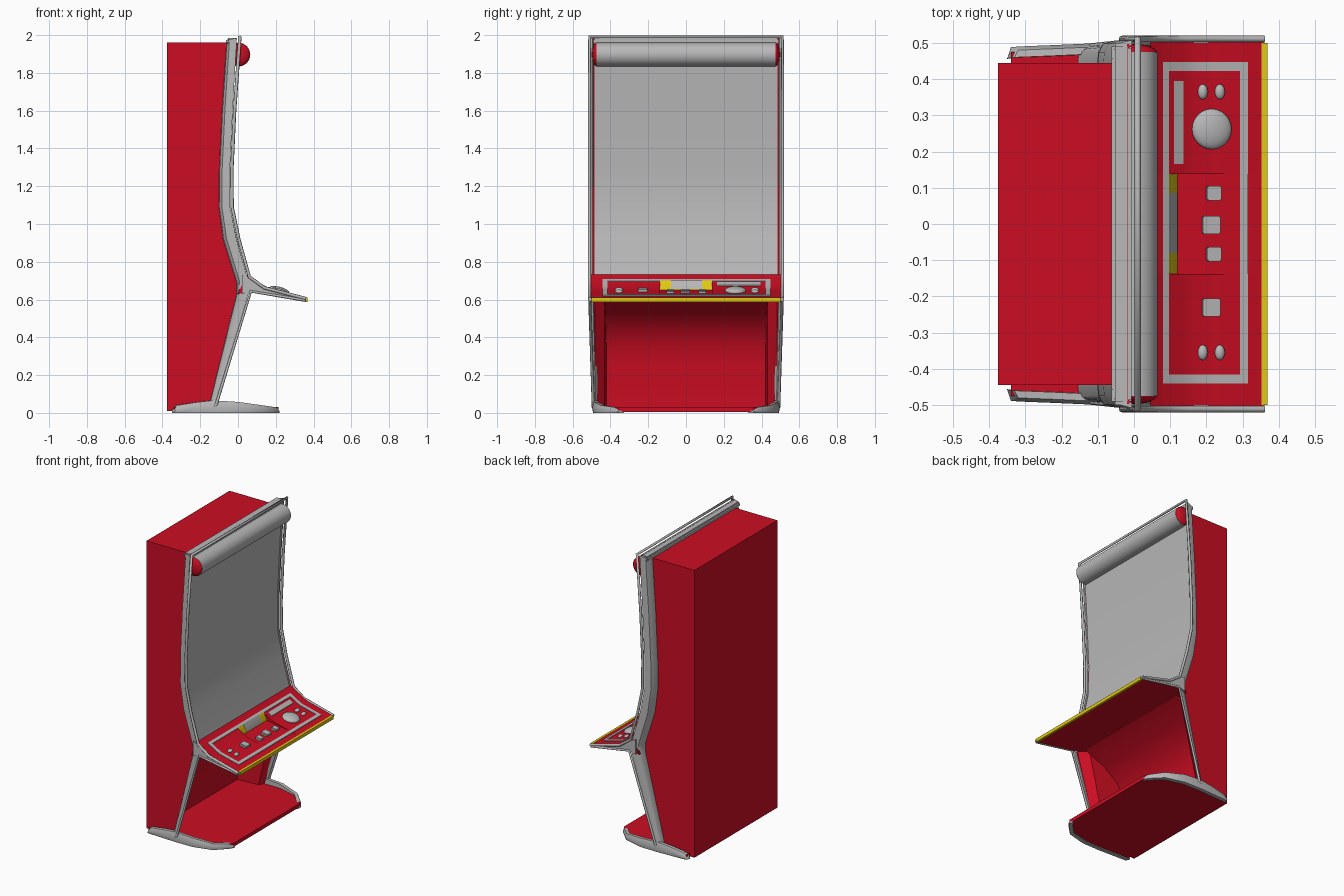
import bpy, bmesh, math
from mathutils import Matrix, Vector

cube = bpy.data.objects.get("Cube")
if cube:
    bpy.data.objects.remove(cube, do_unlink=True)


def material(name, rgb):
    m = bpy.data.materials.new(name)
    m.use_nodes = True
    m.diffuse_color = (*rgb, 1)
    m.node_tree.nodes["Principled BSDF"].inputs["Base Color"].default_value = (*rgb, 1)
    return m


RED = material("cabinet red", (0.6, 0.004, 0.016))
GREY = material("metal grey", (0.48, 0.48, 0.48))
YELLOW = material("trim yellow", (0.75, 0.58, 0.006))


def finish(name, bm, mat, angle=30):
    bmesh.ops.recalc_face_normals(bm, faces=bm.faces)
    me = bpy.data.meshes.new(name)
    bm.to_mesh(me)
    bm.free()
    me.shade_smooth()
    me.set_sharp_from_angle(angle=math.radians(angle))
    me.materials.append(mat)
    ob = bpy.data.objects.new(name, me)
    bpy.context.collection.objects.link(ob)
    return ob


def loft(name, rings, mat, angle=30):
    """Skin a row of equal rings and cap both ends."""
    bm = bmesh.new()
    rows = [[bm.verts.new(p) for p in ring] for ring in rings]
    for a, b in zip(rows, rows[1:]):
        for i in range(len(a)):
            j = (i + 1) % len(a)
            bm.faces.new((a[i], a[j], b[j], b[i]))
    bm.faces.new(rows[0])
    bm.faces.new(rows[-1])
    return finish(name, bm, mat, angle)


def slab(name, profile, y0, y1, mat):
    """Extrude an x-z profile along y."""
    return loft(name, [[(x, y, z) for x, z in profile] for y in (y0, y1)], mat)


def box(name, centre, size, mat, tilt=0, bevel=0):
    bm = bmesh.new()
    m = Matrix.Translation(centre) @ Matrix.Rotation(tilt, 4, 'Y') @ Matrix.Diagonal((*size, 1))
    bmesh.ops.create_cube(bm, size=1, matrix=m)
    if bevel:
        bmesh.ops.bevel(bm, geom=bm.edges[:], offset=bevel, segments=2, affect='EDGES')
    return finish(name, bm, mat)


def dome(name, centre, size, mat, tilt=0):
    bm = bmesh.new()
    m = Matrix.Translation(centre) @ Matrix.Rotation(tilt, 4, 'Y') @ Matrix.Diagonal((*size, 1))
    bmesh.ops.create_uvsphere(bm, u_segments=24, v_segments=12, radius=1, matrix=m)
    return finish(name, bm, mat, 60)


def tube(name, points, radius, mat):
    cu = bpy.data.curves.new(name, 'CURVE')
    cu.dimensions = '3D'
    cu.bevel_depth = radius
    cu.bevel_resolution = 2
    cu.use_fill_caps = True
    sp = cu.splines.new('POLY')
    sp.points.add(len(points) - 1)
    for p, co in zip(sp.points, points):
        p.co = (*co, 1)
    cu.materials.append(mat)
    ob = bpy.data.objects.new(name, cu)
    bpy.context.collection.objects.link(ob)


def lerp(table, x):
    for (a, za), (b, zb) in zip(table, table[1:]):
        if x <= b:
            return za + (zb - za) * (x - a) / (b - a)
    return table[-1][1]


# Side frame stations: front edge, back edge, half width
FRONT = [(0, 1.985), (-.022, 1.6), (-.037, 1.28), (-.035, 1.09), (0, .92), (.056, .72), (.065, .64), (-.115, .03)]
BACK = [(-.06, 1.975), (-.085, 1.6), (-.1, 1.28), (-.102, 1.09), (-.08, .92), (-.008, .69), (-.008, .63), (-.155, .03)]
WIDE = [.506] * 7 + [.49]
TIP = (.36, .605)

# Main cabinet with a deep knee recess at the bottom
recess = [(-.3, .01), (-.3, .26), (-.28, .38), (-.22, .48), (-.12, .56), (.03, .625)]
upper = [(x + .02, z) for x, z in reversed(BACK[1:6])]
slab("cabinet_core", [(-.375, .01)] + recess + upper + [(-.05, 1.96), (-.375, 1.96)], -.43, .43, RED)
for s, side in ((1, "left"), (-1, "right")):
    slab(side + "_cabinet_skin", [(-.375, .01), (-.3, .01), (-.3, .63), (.01, .63)] + upper
         + [(-.05, 1.96), (-.375, 1.96)], s * .425, s * .445, RED)
    # Flaring wall of the knee recess
    loft(side + "_recess_wall", [
        [(xl, s * y, .02), (xl, s * yo, .02), (xh, s * yo, .63), (xh, s * y, .63)]
        for xl, xh, y, yo in ((-.31, -.31, .42, .445), (-.15, -.005, .432, .445), (-.122, .05, .482, .49))], RED)

# Red front surround and the curved screen
shell_front = [(x - .012, z) for x, z in FRONT[:6]]
shell_back = [(x + .025, z) for x, z in reversed(BACK[:6])]
slab("screen_surround", shell_front + [(.06, .645), (.0, .63)] + shell_back, -.497, .497, RED)
face = [(x - .007, z) for x, z in FRONT[:6]]
slab("screen", face + [(x - .01, z) for x, z in reversed(face)], -.484, .484, GREY)

# Wide flared side bands, arms and lower trims
for s, side in ((1, "left"), (-1, "right")):
    rings = []
    for (xf, zf), (xb, zb), w in zip(FRONT, BACK, WIDE):
        f, b = Vector((xf, 0, zf)), Vector((xb, 0, zb))
        section = [(0, .44), (.05, .475), (.25, w - .008), (.75, w), (.9, w), (.9, w - .012), (.4, w - .03)]
        rings.append([b.lerp(f, t) + Vector((0, s * y, 0)) for t, y in section])
    loft(side + "_side_band", rings, GREY, 40)
    slab(side + "_arm_plate", [(.02, .73), (.056, .72), (.14, .664), TIP, (.36, .592), (.065, .64), (.02, .63)],
         s * .5, s * .512, GREY)
    tube(side + "_leg_trim", [(.355, s * .511, .596), (.068, s * .511, .643), (-.12, s * .491, .03)], .008, GREY)

# Bright trim running from arm tip over the top to the other arm tip
run = [TIP, (.14, .662)] + [(x + .004, z) for x, z in reversed(FRONT[:6])]
half = [(x, .511, z) for x, z in run[:-1]] + [(.01, .511, 1.991)]
tube("outer_trim", half + [(x, -y, z) for x, y, z in reversed(half)], .009, GREY)
box("top_band", (-.035, 0, 1.967), (.055, 1.0, .034), GREY, bevel=.01)

# Roller header with red end caps
bm = bmesh.new()
bmesh.ops.create_cone(bm, cap_ends=True, segments=32, radius1=.063, radius2=.063, depth=.95,
                      matrix=Matrix.Translation((.002, 0, 1.897)) @ Matrix.Rotation(math.pi / 2, 4, 'X'))
finish("header_roller", bm, GREY)
for s, side in ((1, "left"), (-1, "right")):
    dome(side + "_roller_cap", (.002, s * .472, 1.897), (.062, .025, .062), RED)

# Control deck: two concave wings and a sunken middle
DECK = [(.045, .732), (.08, .705), (.11, .688), (.137, .672), (.17, .655), (.22, .643), (.315, .62), (.357, .607)]
SUNK = [(.045, .732), (.08, .705), (.095, .699), (.12, .651), (.295, .625), (.357, .607)]
under = [(.357, .592), (.065, .64), (.0, .63)]
slab("left_deck", DECK + under, .138, .503, RED)
slab("right_deck", DECK + under, -.503, -.138, RED)
slab("middle_deck", SUNK + under, -.138, .138, RED)
box("front_edge_strip", (.36, 0, .599), (.016, 1.0, .022), YELLOW)


def decal(name, table, x0, x1, y0, y1, mat, lift=.004):
    """Thin plate following the deck surface."""
    xs = [x0] + [x for x, _ in table if x0 < x < x1] + [x1]
    top = [(x, lerp(table, x) + lift) for x in xs]
    slab(name, top + [(x, z - lift - .003) for x, z in reversed(top)], y0, y1, mat)


decal("panel_line_left", DECK, .08, .315, .422, .447, GREY)
decal("panel_line_right", DECK, .08, .315, -.441, -.416, GREY)
decal("panel_line_front", DECK, .293, .315, -.43, .43, GREY)
decal("panel_line_back", DECK, .08, .097, -.43, .43, GREY)
decal("card_strip", DECK, .11, .137, .165, .395, GREY)
decal("middle_yellow_plate", SUNK, .096, .12, -.137, .138, YELLOW)
decal("middle_display", SUNK, .096, .12, -.08, .085, GREY, .007)

# Buttons
TILT = .22
for i, (x, y, size, table) in enumerate([(.22, .085, .04, SUNK), (.213, -.003, .05, SUNK),
                                         (.22, -.083, .04, SUNK), (.213, -.23, .05, DECK)]):
    box("square_button_%d" % (i + 1), (x, y, lerp(table, x) + .004), (size, size, .022), GREY, TILT, .003)
dome("round_button", (.215, .262, lerp(DECK, .215) + .004), (.056, .056, .02), GREY, TILT)
for y in (.365, -.355):
    for x in (.19, .237):
        dome("oval_button", (x, y, lerp(DECK, x) + .002), (.014, .021, .012), GREY, TILT)

# Base plate and raised foot rims
plan = [(-.34, .475), (-.02, .485), (.13, .45), (.215, .36)]
outline = plan + [(x, -y) for x, y in reversed(plan)]
loft("base_plate", [[(x, y, z) for x, y in outline] for z in (.006, .03)], RED)
RIM = [(-.34, .482, .012), (-.32, .484, .04), (-.22, .488, .056), (-.13, .492, .066), (0, .49, .058),
       (.13, .456, .04), (.2, .385, .03), (.22, .355, .012)]
for s, side in ((1, "left"), (-1, "right")):
    loft(side + "_foot", [[(x, s * y, 0), (x, s * (y + .006), z * .5), (x, s * (y - .004), z),
                           (x - .01, s * (y - .024), z), (x - .01, s * (y - .026), 0)]
                          for x, y, z in RIM], GREY, 40)
